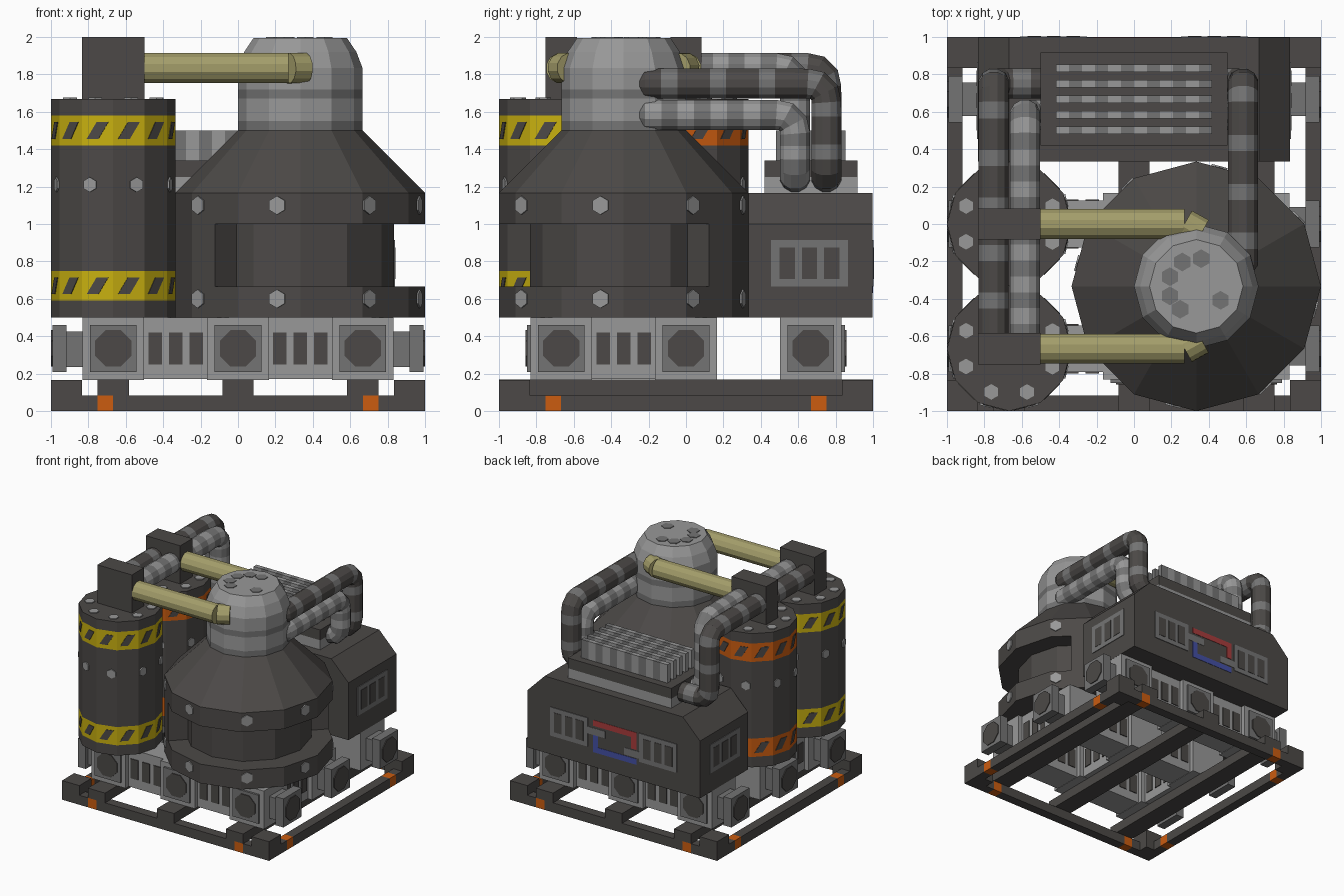
import bpy, bmesh, math
from mathutils import Matrix, Vector

if "Cube" in bpy.data.objects:
    bpy.data.objects.remove(bpy.data.objects["Cube"])

def lin(h):
    c = [int(h[i:i + 2], 16) / 255 for i in (0, 2, 4)]
    return [v / 12.92 if v <= 0.04045 else ((v + 0.055) / 1.055) ** 2.4 for v in c] + [1]

NAMES = ["dark grey", "light grey", "mid grey", "yellow", "orange", "olive", "red", "blue"]
HEX = ["4c4947", "989898", "747474", "c8b010", "cb5c10", "a39d6a", "a83c3c", "4450a4"]
MATS = []
for n, h in zip(NAMES, HEX):
    m = bpy.data.materials.new(n)
    m.diffuse_color = lin(h)
    m.use_nodes = True
    m.node_tree.nodes["Principled BSDF"].inputs["Base Color"].default_value = m.diffuse_color
    MATS.append(m)
DARK, LIGHT, MID, YELLOW, ORANGE, OLIVE, RED, BLUE = range(8)
TAU = math.tau


class Part:
    """Collects shapes for one named object."""
    def __init__(self, name):
        self.name, self.bm = name, bmesh.new()

    def face(self, vs, mat):
        self.bm.faces.new(vs).material_index = mat

    def prism(self, pts, depth, mat, mx=Matrix()):
        """Polygon in local xy pushed along local z."""
        a = [self.bm.verts.new(mx @ Vector((x, y, 0))) for x, y in pts]
        b = [self.bm.verts.new(mx @ Vector((x, y, depth))) for x, y in pts]
        self.face(a[::-1], mat)
        self.face(b, mat)
        for i in range(len(a)):
            j = (i + 1) % len(a)
            self.face([a[i], a[j], b[j], b[i]], mat)

    def box(self, x0, x1, y0, y1, z0, z1, mat):
        self.prism([(x0, y0), (x1, y0), (x1, y1), (x0, y1)], z1 - z0, mat,
                   Matrix.Translation((0, 0, z0)))

    def disc(self, pos, normal, r, depth, n, mat):
        """Thin plate with n sides facing along normal."""
        q = Vector(normal).to_track_quat('Z', 'Y').to_matrix().to_4x4()
        pts = [(r * math.cos(TAU * (i + .5) / n), r * math.sin(TAU * (i + .5) / n)) for i in range(n)]
        self.prism(pts, depth, mat, Matrix.Translation(pos) @ q)

    def skin(self, rings, mats):
        rings = [[self.bm.verts.new(p) for p in r] for r in rings]
        n = len(rings[0])
        for k, (a, b) in enumerate(zip(rings, rings[1:])):
            for i in range(n):
                j = (i + 1) % n
                self.face([a[i], a[j], b[j], b[i]], mats[k % len(mats)])
        self.face(rings[0][::-1], mats[0])
        self.face(rings[-1], mats[(len(rings) - 2) % len(mats)])

    def lathe(self, cx, cy, prof, mats, n=12):
        self.skin([[(cx + r * math.cos(TAU * i / n), cy + r * math.sin(TAU * i / n), z)
                    for i in range(n)] for r, z in prof], mats)

    def tube(self, corners, r, mats, bend=.14, tip=None, n=12, step=.085):
        """Pipe through corners with rounded bends; bands follow the path."""
        cs = [Vector(c) for c in corners]
        path = [cs[0]]
        for a, c, b in zip(cs, cs[1:], cs[2:]):
            p, q = c + (a - c).normalized() * bend, c + (b - c).normalized() * bend
            path += [p * (1 - t) ** 2 + c * 2 * t * (1 - t) + q * t * t for t in (0, .3, .7, 1)]
        path.append(cs[-1])
        pts = []
        for a, b in zip(path, path[1:]):
            k = max(1, round((b - a).length / step))
            pts += [a.lerp(b, i / k) for i in range(k)]
        pts.append(path[-1])
        t0 = (pts[1] - pts[0]).normalized()
        u = t0.orthogonal().normalized()
        rings = []
        if tip:
            rings.append([pts[0] - t0 * tip + .004 * (Matrix.Rotation(TAU * i / n, 3, t0) @ u)
                          for i in range(n)])
        for i, p in enumerate(pts):
            t = (pts[min(i + 1, len(pts) - 1)] - pts[max(i - 1, 0)]).normalized()
            u = t0.rotation_difference(t) @ u
            t0 = t
            rings.append([p + r * (Matrix.Rotation(TAU * j / n, 3, t) @ u) for j in range(n)])
        self.skin(rings, mats)

    def done(self):
        bmesh.ops.recalc_face_normals(self.bm, faces=self.bm.faces[:])
        me = bpy.data.meshes.new(self.name)
        self.bm.to_mesh(me)
        for m in MATS:
            me.materials.append(m)
        ob = bpy.data.objects.new(self.name, me)
        bpy.context.collection.objects.link(ob)


def stud(p, cx, cy, r, deg, z, size=.04):
    """Bolt on the side of a 12-sided drum."""
    a = math.radians(deg)
    f = math.radians(math.floor(deg / 30) * 30 + 15)
    d = r * math.cos(TAU / 24) / math.cos(a - f)
    p.disc((cx + d * math.cos(a), cy + d * math.sin(a), z),
           (math.cos(f), math.sin(f), 0), size, .009, 6, LIGHT)


def grille(p, mx, w, h):
    """Grey plate with three dark slots, in local xy."""
    rect = lambda x, a, b: [(x - a, -b), (x + a, -b), (x + a, b), (x - a, b)]
    p.prism(rect(0, w / 2, h / 2), .006, MID, mx)
    for k in (-1, 0, 1):
        p.prism(rect(k * w * .29, w * .1, h * .34), .009, DARK, mx)


G = (-.667, 0, .667)
# Base frame: outer rails with orange marks, corner blocks, inner beams
p = Part("base_frame")
cuts = (-.9, -.75, -.667, .667, .75, .9)
for s in (-1, 1):
    lo, hi = sorted((s, s * .917))
    for i, (a, b) in enumerate(zip(cuts, cuts[1:])):
        c = ORANGE if i in (1, 3) else DARK
        p.box(a, b, lo, hi, 0, .083, c)
        p.box(lo, hi, a, b, 0, .083, c)
    for t in (-1, 1):
        p.box(*sorted((s, s * .833)), *sorted((t, t * .833)), 0, .167, DARK)
for x in G:
    p.box(x - .083, x + .083, -1, 1, .083, .168, DARK)
p.done()

# Support blocks with end caps
p = Part("support_blocks")
for x in G:
    for y in G:
        p.box(x - .165, x + .165, y - .165, y + .165, .167, .5, LIGHT)
        if x:
            s = 1 if x > 0 else -1
            p.box(*sorted((s * .82, s * .92)), y - .09, y + .09, .235, .425, MID)
            p.box(*sorted((s * .917, s * .993)), y - .125, y + .125, .21, .46, MID)
            p.disc((s * .993, y, .335), (s, 0, 0), .105, .007, 8, DARK)
        if y:
            s = 1 if y > 0 else -1
            p.box(x - .125, x + .125, *sorted((s * .82, s * .85)), .21, .46, MID)
            p.disc((x, s * .85, .335), (0, s, 0), .105, .007, 8, DARK)
p.done()

# Slotted panels between the blocks
p = Part("slotted_panels")
for c in (-.333, .333):
    for o in G:
        p.box(c - .17, c + .17, o - .125, o + .125, .17, .5, LIGHT)
        for k in range(-1, 2):
            p.box(c + k * .11 - .036, c + k * .11 + .036, o - .132, o + .132, .25, .42, DARK)
        if c < 0:
            p.box(o - .125, o + .125, c - .17, c + .17, .17, .5, LIGHT)
            for k in range(-1, 2):
                p.box(o - .132, o + .132, c + k * .11 - .036, c + k * .11 + .036, .25, .42, DARK)
p.done()

# Two banded tanks with studs, top blocks and olive feed pipes
for name, cy, col in (("front_tank", -.667, YELLOW), ("rear_tank", 0, ORANGE)):
    p = Part(name)
    cx, r = -.667, .333
    p.lathe(cx, cy, [(r, z) for z in (.5, .59, .75, 1.42, 1.58, 1.667)], [DARK, col, DARK, col, DARK])
    for k in range(12):
        a = TAU * (k + .5) / 12
        n = Vector((math.cos(a), math.sin(a), 0))
        for z in (.67, 1.5):
            mx = Matrix.Translation(Vector((cx, cy, z)) + n * r * math.cos(TAU / 24)) \
                @ n.to_track_quat('Z', 'Y').to_matrix().to_4x4()
            p.prism([(-.06, -.045), (.005, -.045), (.06, .045), (-.005, .045)], .004, DARK, mx)
    for k in range(8):
        stud(p, cx, cy, r, 22.5 + 45 * k, 1.21)
        a = TAU * k / 8 + .39
        p.disc((cx + .25 * math.cos(a), cy + .25 * math.sin(a), 1.667), (0, 0, 1), .042, .008, 6, LIGHT)
    p.box(-.833, -.5, cy - .083, cy + .083, 1.667, 2, DARK)
    p.done()
    p = Part(name.replace("tank", "feed_pipe"))
    s = 1 if cy < -.3 else -1
    p.tube([(-.51, cy, 1.833), (.27, cy, 1.833)], .083, [OLIVE], step=2)
    p.tube([(.27, cy, 1.833), (.36, cy + s * .05, 1.833)], .083, [OLIVE], step=2)
    p.done()

# Reactor vessel: rings, recessed window, cone
p = Part("reactor_vessel")
cx, cy, R = .333, -.333, .667
p.lathe(cx, cy, [(R, .5), (R, .667)], [DARK])
p.lathe(cx, cy, [(R, 1), (R, 1.167), (.333, 1.5)], [DARK])
p.lathe(cx, cy, [(.5, .66), (.5, 1.01)], [DARK])
pts = [(45, R * math.cos(TAU / 24))] + [(a, R) for a in range(60, 211, 30)] + [(225, R * math.cos(TAU / 24))]
p.prism([(cx + r * math.cos(math.radians(a)), cy + r * math.sin(math.radians(a))) for a, r in pts],
        .333, DARK, Matrix.Translation((0, 0, .667)))
for k in range(8):
    for z in (.6, 1.1):
        stud(p, cx, cy, R, -11 + 45 * k, z, .05)
p.done()

# Reactor dome
p = Part("reactor_dome")
p.lathe(cx, cy, [(.333, 1.5), (.333, 1.55), (.333, 1.67), (.333, 1.72), (.333, 1.833), (.3, 1.92), (.25, 1.994)],
        [MID, LIGHT, MID, LIGHT, LIGHT, LIGHT])
for a in (80, 120, 160, 200, 235, 330):
    a = math.radians(a)
    p.disc((cx + .15 * math.cos(a), cy + .15 * math.sin(a), 1.994), (0, 0, 1), .05, .005, 6, MID)
p.done()

# Rear machine housing with bevelled shoulders, grilles and a coloured frame
p = Part("rear_housing")
mx = Matrix.Translation((0, .997, 0)) @ Matrix.Rotation(math.pi / 2, 4, 'X')
p.prism([(-.833, .5), (.833, .5), (.833, 1), (.667, 1.167), (-.667, 1.167), (-.833, 1)], .663, DARK, mx)
for s in (-1, 1):
    for pos, nrm, w in (((s * .833, .66, .79), (s, 0, 0), .41), ((s * .43, .997, .79), (0, 1, 0), .36)):
        q = Vector(nrm).to_track_quat('Z', 'Y').to_matrix().to_4x4()
        p.disc(pos, nrm, .01, .001, 4, MID)
        grille(p, Matrix.Translation(pos) @ q, w, .25)
for x0, x1, z0, z1, c in ((-.22, .2, .86, .91, RED), (-.22, -.17, .76, .86, RED),
                          (-.22, .2, .63, .68, BLUE), (.15, .2, .68, .78, BLUE),
                          (.08, .26, .78, .84, MID), (-.26, -.1, .69, .75, MID)):
    p.box(x0, x1, .99, 1, z0, z1, c)
p.done()

# Stepped heat sink on the housing
p = Part("heat_sink")
p.box(-.5, .5, .42, .917, 1.16, 1.25, LIGHT)
p.box(-.5, .5, .42, .917, 1.25, 1.34, DARK)
for k in range(5):
    y = .5 + k * .083
    for i in range(12):
        x = -.417 + i * .0695
        p.box(x, x + .0695, y - .02, y + .02, 1.33, 1.5, MID if i % 2 else LIGHT)
p.done()

# Banded pipes: left pair to the tanks, right pair into the dome
for name, x, y, z, y0, x1, tip, mats in (
        ("left_dark_pipe", -.75, .75, 1.833, -.62, -.45, None, [DARK, DARK, MID]),
        ("left_light_pipe", -.583, .583, 1.833, -.62, -.45, None, [MID, LIGHT]),
        ("right_dark_pipe", .583, .75, 1.75, -.22, .45, .11, [DARK, DARK, MID]),
        ("right_light_pipe", .583, .583, 1.583, -.22, .45, .11, [MID, LIGHT])):
    p = Part(name)
    p.tube([(x, y0, z), (x, y, z), (x, y, 1.25), (x1, y, 1.25)], .083, mats, bend=.1, tip=tip)
    p.done()
